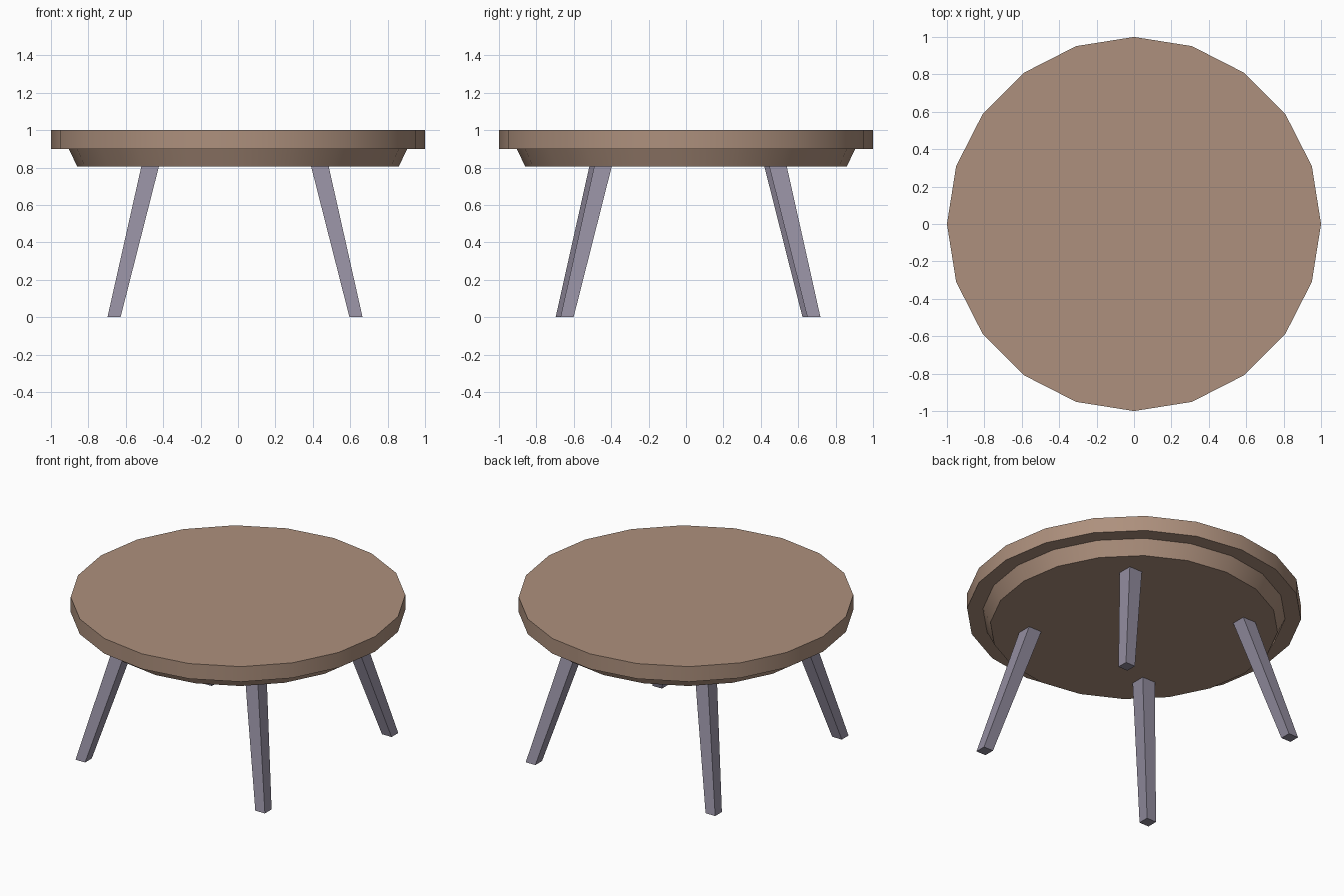
import bpy, bmesh, math

cube = bpy.data.objects.get("Cube")
if cube:
    bpy.data.objects.remove(cube, do_unlink=True)


def material(name, colour):
    mat = bpy.data.materials.new(name)
    mat.use_nodes = True
    mat.diffuse_color = (*colour, 1)
    mat.node_tree.nodes["Principled BSDF"].inputs["Base Color"].default_value = (*colour, 1)
    return mat


wood = material("warm brown wood", (0.42, 0.28, 0.205))
grey = material("purple grey", (0.29, 0.265, 0.345))


def loft(name, lower, upper, mat):
    """Solid between two matching rings of points."""
    bm = bmesh.new()
    a = [bm.verts.new(p) for p in lower]
    b = [bm.verts.new(p) for p in upper]
    n = len(a)
    bm.faces.new(a[::-1])
    bm.faces.new(b)
    for i in range(n):
        j = (i + 1) % n
        bm.faces.new((a[i], a[j], b[j], b[i]))
    mesh = bpy.data.meshes.new(name)
    bm.to_mesh(mesh)
    bm.free()
    mesh.materials.append(mat)
    obj = bpy.data.objects.new(name, mesh)
    bpy.context.collection.objects.link(obj)
    return obj


def circle(radius, z, sides=20):
    step = math.tau / sides
    return [(radius * math.cos(i * step), radius * math.sin(i * step), z) for i in range(sides)]


def square(x, y, z, half):
    return [(x + sx * half, y + sy * half, z) for sx, sy in ((-1, -1), (1, -1), (1, 1), (-1, 1))]


# Round top and the tapered skirt beneath it
discs = [
    loft("table_top", circle(1.0, 0.9), circle(1.0, 1.0), wood),
    loft("top_skirt", circle(0.86, 0.807), circle(0.905, 0.9), wood),
]
for disc in discs:
    bpy.ops.object.select_all(action="DESELECT")
    disc.select_set(True)
    bpy.context.view_layer.objects.active = disc
    bpy.ops.object.shade_smooth_by_angle(angle=math.radians(30))

# Splayed, tapered legs; the set sits slightly off centre
for side, sx in (("left", 1), ("right", -1)):
    for end, sy in (("front", -1), ("back", 1)):
        dx, dy = -0.016, 0.011 + 0.013 * sx
        foot = square(0.647 * sx + dx, 0.66 * sy + dy, 0, 0.035)
        head = square(0.453 * sx + dx, 0.467 * sy + dy, 0.81, 0.047)
        loft(f"{end}_{side}_leg", foot, head, grey)
